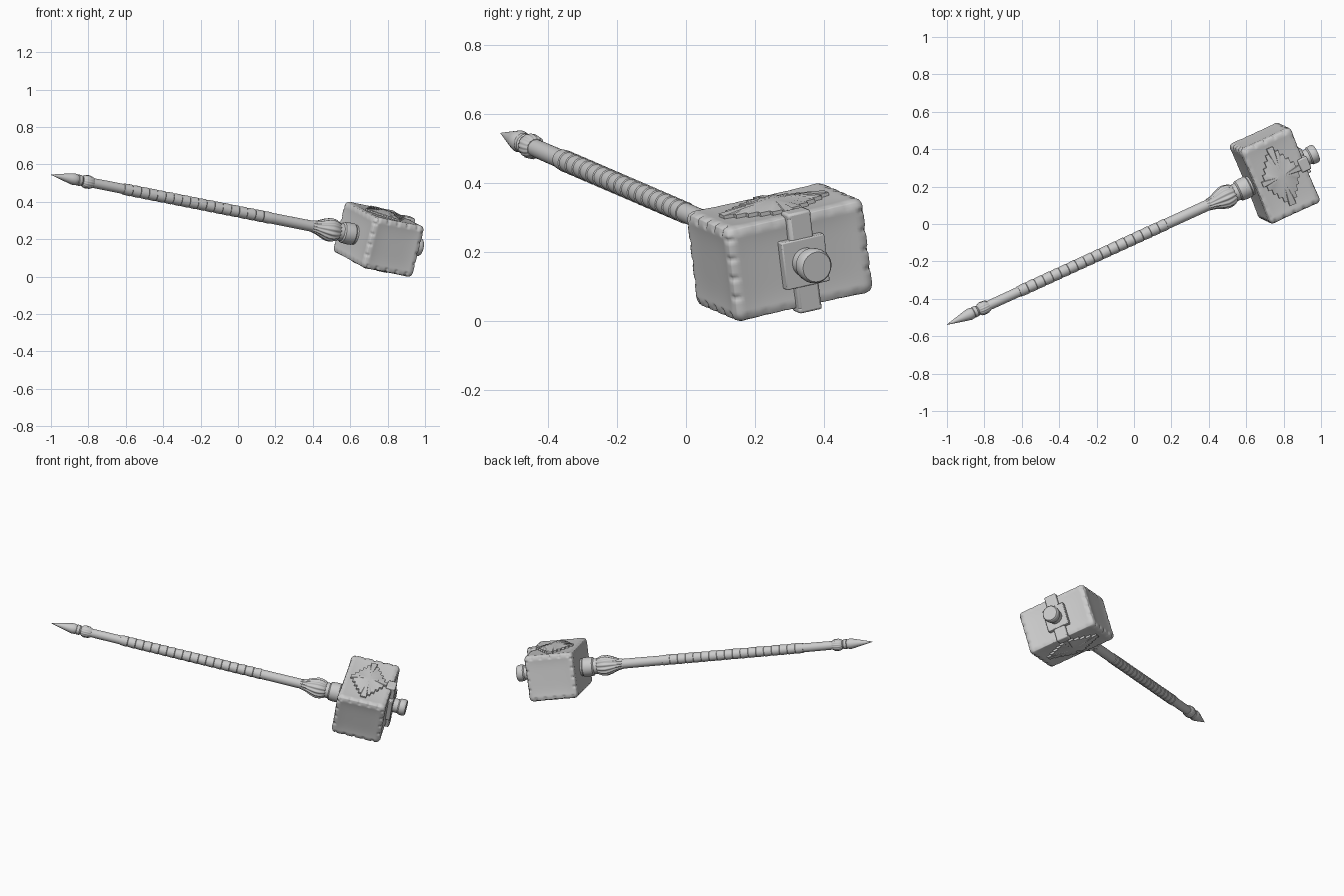
import bpy, bmesh, math
from mathutils import Vector, Matrix

if "Cube" in bpy.data.objects:
    bpy.data.objects.remove(bpy.data.objects["Cube"])

# Local frame: X along the handle (tip at 0), Y along the head, Z out of its ornamented face
U = Vector((1.985, 0.910, -0.392)).normalized()
V = Vector((-0.388, 0.898, 0.206))
V = (V - U * V.dot(U)).normalized()
W = U.cross(V)
FRAME = Matrix.Translation((-1, -0.538, 0.557)) @ Matrix((U, V, W)).transposed().to_4x4()
parts = []
A, B, C = 0.155, 0.227, 0.146   # head half sizes
MID, OFF = 1.961, 0.006         # head centre along the handle and across it


def finish(name, bm, angle=35, bevel=0):
    bmesh.ops.recalc_face_normals(bm, faces=bm.faces)
    mesh = bpy.data.meshes.new(name)
    bm.to_mesh(mesh)
    bm.free()
    ob = bpy.data.objects.new(name, mesh)
    bpy.context.collection.objects.link(ob)
    ob.matrix_world = FRAME
    if bevel:
        mod = ob.modifiers.new("Bevel", 'BEVEL')
        mod.width, mod.segments = bevel, 2
    bpy.ops.object.select_all(action='DESELECT')
    ob.select_set(True)
    bpy.context.view_layer.objects.active = ob
    bpy.ops.object.shade_smooth_by_angle(angle=math.radians(angle))
    parts.append(ob)
    return ob


def lathe(name, profile, sides=32, flutes=0, depth=0, y=0):
    """Revolve (distance, radius) pairs around the handle axis, optionally fluted."""
    bm = bmesh.new()
    rings = []
    for s, r in profile:
        ring = []
        for i in range(sides):
            t = math.tau * i / sides
            rr = r * (1 - depth * (0.5 + 0.5 * math.cos(flutes * t))) if flutes else r
            ring.append(bm.verts.new((s, y + rr * math.cos(t), rr * math.sin(t))))
        rings.append(ring)
    for p, q in zip(rings, rings[1:]):
        for i in range(sides):
            j = (i + 1) % sides
            bm.faces.new((p[i], p[j], q[j], q[i]))
    bm.faces.new(rings[0])
    bm.faces.new(rings[-1])
    return finish(name, bm)


def box(name, centre, size, bevel=0.004):
    bm = bmesh.new()
    bmesh.ops.create_cube(bm, size=1)
    bmesh.ops.scale(bm, vec=size, verts=bm.verts)
    bmesh.ops.translate(bm, vec=centre, verts=bm.verts)
    return finish(name, bm, bevel=bevel)


# Pointed pommel and its rings
lathe("pommel_spike", [(0, 0.001), (0.06, 0.015), (0.115, 0.028), (0.135, 0.032),
                       (0.15, 0.030), (0.165, 0.024), (0.19, 0.024)])
lathe("pommel_ring", [(0.155, 0.024), (0.16, 0.030), (0.178, 0.030), (0.185, 0.025)])
lathe("pommel_collar", [(0.185, 0.024), (0.195, 0.033), (0.21, 0.037), (0.235, 0.035),
                        (0.25, 0.028)], 96, 16, 0.05)

# Shaft and wound grip
lathe("shaft", [(0.18, 0.025), (0.3, 0.0265), (1.0, 0.028), (1.64, 0.03)])
wraps, start, end = 18, 0.43, 1.31
grip, step = [(start, 0.025)], (end - start) / wraps
for i in range(wraps):
    s = start + i * step
    grip += [(s + 0.001, 0.0292), (s + step * 0.5, 0.0312), (s + step * 0.95, 0.0318)]
lathe("grip_wrap", grip + [(end, 0.025)])

# Fluted flare and socket that join the shaft to the head
lathe("fluted_flare", [(1.55, 0.029), (1.59, 0.038), (1.63, 0.055), (1.66, 0.064),
                       (1.685, 0.062), (1.71, 0.052), (1.72, 0.044)], 112, 14, 0.10)
lathe("socket", [(1.70, 0.046), (1.735, 0.048), (1.742, 0.056), (1.77, 0.059),
                 (1.80, 0.058), (1.806, 0.053), (1.86, 0.053)])

# Head: rounded block with hollow faces and notched edges
bm = bmesh.new()
bmesh.ops.create_cube(bm, size=2)
bmesh.ops.subdivide_edges(bm, edges=bm.edges, cuts=44, use_grid_fill=True)
R = 0.036
half = (A, B, C)
for v in bm.verts:
    n = v.co.copy()
    p = Vector([n[k] * half[k] for k in range(3)])
    inner = Vector([max(-half[k] + R, min(half[k] - R, p[k])) for k in range(3)])
    d = p - inner
    q = inner + d.normalized() * R
    for k in range(3):
        if abs(n[k]) > 0.999:
            i, j = (k + 1) % 3, (k + 2) % 3
            q[k] -= math.copysign(0.010 * (1 - n[i] ** 4) * (1 - n[j] ** 4), n[k])
    outside = [k for k in range(3) if abs(d[k]) > R * 0.25]
    if len(outside) == 2:
        along = ({0, 1, 2} - set(outside)).pop()
        wave = max(0, math.cos(p[along] * math.tau / 0.058 + 1)) ** 3
        q -= d.normalized() * (0.006 if 1 in outside else 0.002) * wave
    v.co = q + Vector((MID, OFF, 0))
finish("hammer_head", bm, 60)

# Stepped, slightly domed diamond ornaments on the two broad faces
N, L, WD = 11, 0.168, 0.112
for side, label in ((1, "upper"), (-1, "lower")):
    right = []
    for i in range(N):
        y0, y1 = (-L + 2 * L * k / N for k in (i, i + 1))
        x = WD * (1 - abs(i - N // 2) / (N // 2 + 1))
        right += [(x, y0), (x, y1)]
    outline = right + [(-x, y) for x, y in reversed(right)]
    bm = bmesh.new()
    loops = []
    for f, z in ((1, C - 0.03), (1, C + 0.002), (0.6, C + 0.009), (0.2, C + 0.013)):
        loops.append([bm.verts.new((MID + x * f, OFF + y * f, side * z)) for x, y in outline])
    for p, q in zip(loops, loops[1:]):
        for i in range(len(p)):
            j = (i + 1) % len(p)
            bm.faces.new((p[i], p[j], q[j], q[i]))
    bm.faces.new(loops[-1])
    bm.faces.new(loops[0])
    finish(label + "_stepped_diamond", bm, 25)

# Strap, plate and round knob on the far face
Y = OFF + 0.006
box("strap", (MID + A - 0.004, Y, 0), (0.036, 0.074, 2 * C + 0.006), 0.009)
for side, label in ((1, "upper"), (-1, "lower")):
    box(label + "_strap_fold", (MID + A - 0.014, Y, side * (C - 0.006)), (0.056, 0.074, 0.02), 0.007)
box("knob_plate", (MID + A - 0.004, Y, 0), (0.044, 0.138, 0.142))
lathe("knob", [(MID + A, 0.043), (2.165, 0.043), (2.172, 0.049), (2.195, 0.051),
               (2.206, 0.049), (2.212, 0.044)], y=Y)

# Rest the model on the ground
bpy.context.view_layer.update()
low_z = min((o.matrix_world @ v.co).z for o in parts for v in o.data.vertices)
for o in parts:
    o.location.z -= low_z
